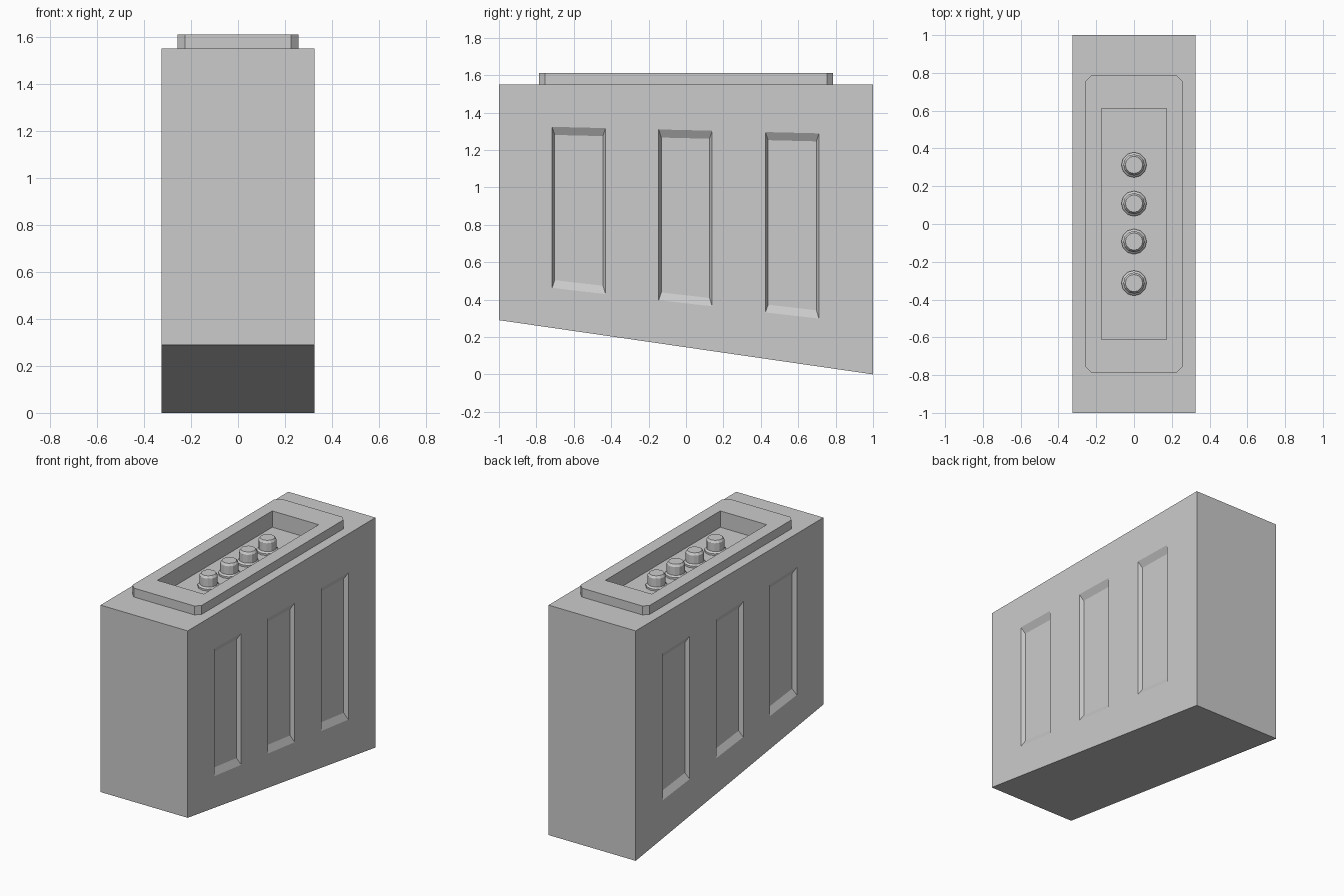
import bpy, bmesh, math

if "Cube" in bpy.data.objects:
    bpy.data.objects.remove(bpy.data.objects["Cube"])


def loft(bm, loops):
    """Closed solid skinned through equal-length loops of points."""
    rings = [[bm.verts.new(p) for p in loop] for loop in loops]
    n = len(rings[0])
    for a, b in zip(rings, rings[1:]):
        for i in range(n):
            j = (i + 1) % n
            bm.faces.new((a[i], a[j], b[j], b[i]))
    bm.faces.new(rings[0][::-1])
    bm.faces.new(rings[-1])


def make(name, solids):
    bm = bmesh.new()
    for loops in solids:
        loft(bm, loops)
    bmesh.ops.recalc_face_normals(bm, faces=bm.faces)
    mesh = bpy.data.meshes.new(name)
    bm.to_mesh(mesh)
    bm.free()
    ob = bpy.data.objects.new(name, mesh)
    bpy.context.collection.objects.link(ob)
    return ob


def cut(ob, cutter):
    mod = ob.modifiers.new("cut", 'BOOLEAN')
    mod.operation = 'DIFFERENCE'
    mod.solver = 'EXACT'
    mod.object = cutter
    dg = bpy.context.evaluated_depsgraph_get()
    mesh = bpy.data.meshes.new_from_object(ob.evaluated_get(dg))
    ob.modifiers.clear()
    ob.data = mesh


def rect(hx, hy, z):
    return [(-hx, -hy, z), (hx, -hy, z), (hx, hy, z), (-hx, hy, z)]


W, TOP, FLOOR = 0.325, 1.55, 1.50

# Body with sloping underside
profile = [(-1, 0.29), (1, 0), (1, TOP), (-1, TOP)]
body = make("body", [[[(x, y, z) for y, z in profile] for x in (-W, W)]])

# Raised collar with chamfered corners
cx, cy, c = 0.258, 0.787, 0.032
octagon = [(-cx + c, -cy), (cx - c, -cy), (cx, -cy + c), (cx, cy - c),
           (cx - c, cy), (-cx + c, cy), (-cx, cy - c), (-cx, -cy + c)]
collar = make("collar", [[[(x, y, z) for x, y in octagon] for z in (TOP, 1.61)]])


# Tapered side panels, their ends follow the slope of the body
def panel(y0, y1, side):
    def outline(x, iy, iz):
        def bottom(y):
            return 0.380 - 0.115 * y + iz

        def top(y):
            return 1.306 - 0.0245 * y - iz
        a, b = y0 + iy, y1 - iy
        return [(side * x, a, bottom(a)), (side * x, b, bottom(b)),
                (side * x, b, top(b)), (side * x, a, top(a))]
    return [outline(W - 0.025, 0.014, 0.043), outline(W, 0, 0), outline(W + 0.05, 0, 0)]


panels = make("panel_cutter", [panel(y - 0.143, y + 0.143, s)
                               for y in (-0.573, -0.003, 0.568) for s in (-1, 1)])
# Connector pocket
pocket = make("pocket_cutter", [[rect(0.173, 0.612, FLOOR), rect(0.173, 0.612, 1.7)]])
cut(body, panels)
cut(body, pocket)
cut(collar, pocket)
for cutter in (panels, pocket):
    bpy.data.objects.remove(cutter)

# Contact pegs: flange, shaft and chamfered cap
peg_profile = [(0.067, FLOOR - 0.005), (0.067, 1.512), (0.056, 1.522),
               (0.056, 1.578), (0.046, 1.593)]
SIDES = 12
for k, y in enumerate((-0.313, -0.093, 0.108, 0.313)):
    make(f"peg_{k + 1}", [[[(r * math.cos(i * math.tau / SIDES),
                             y + r * math.sin(i * math.tau / SIDES), z)
                            for i in range(SIDES)] for r, z in peg_profile]])
